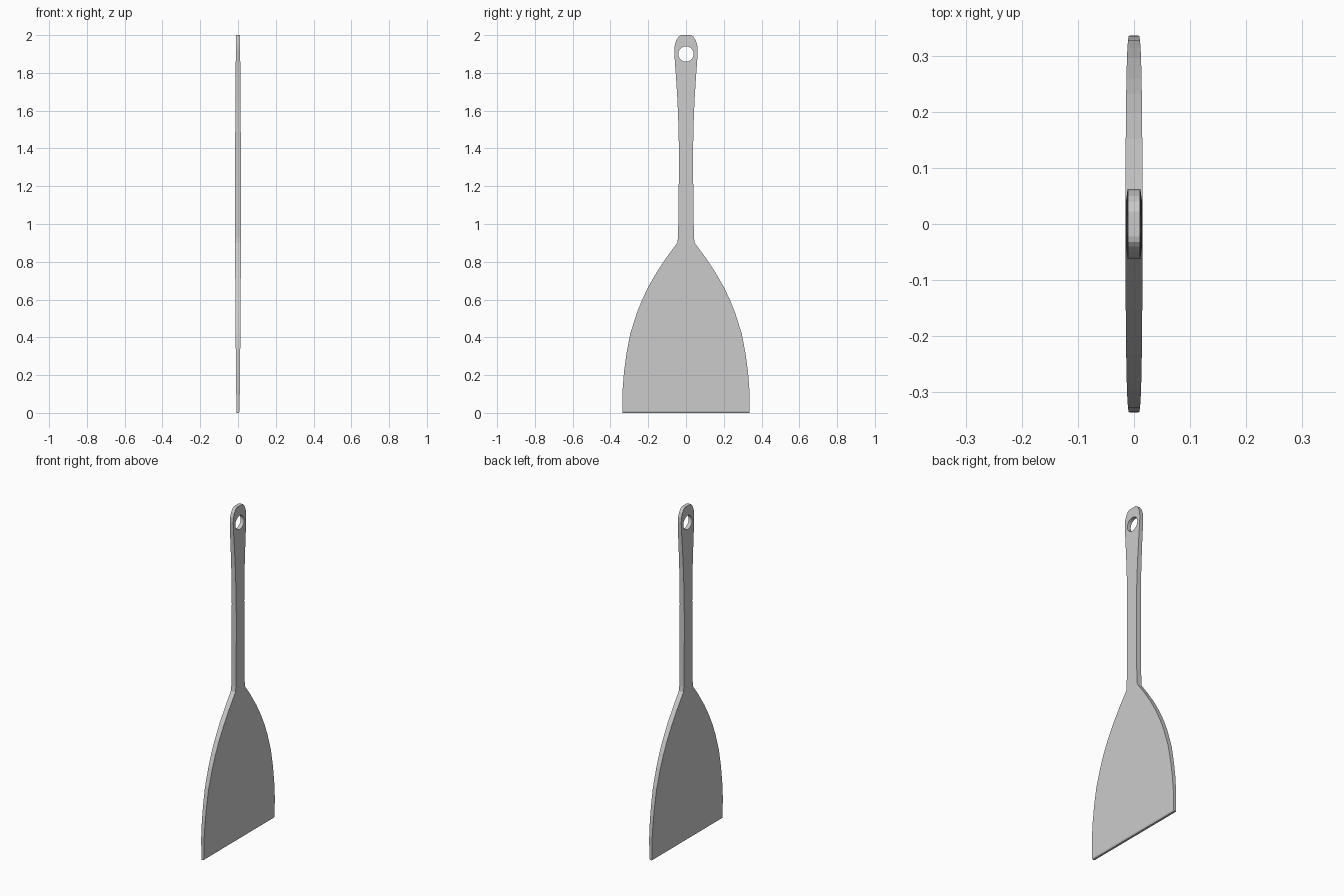
import bpy, bmesh, math

if "Cube" in bpy.data.objects:
    bpy.data.objects.remove(bpy.data.objects["Cube"])

# Half-width profile of the scraper: (z, half width in y)
PROFILE = [(0.008, .336), (0.13, .335), (0.22, .328), (0.32, .314), (0.42, .295),
           (0.53, .260), (0.60, .232), (0.67, .198), (0.75, .152), (0.83, .098), (0.90, .046),
           (0.93, .042), (1.05, .040), (1.25, .038), (1.42, .038), (1.52, .040),
           (1.65, .045), (1.78, .053), (1.86, .059), (1.92, .062), (1.95, .059),
           (1.975, .050), (1.99, .040), (1.997, .032), (2.0, .022)]


def half_thickness(z):
    return 0.0155 - 0.0062 * (z - 1.1) ** 2


def new_object(name, bm):
    mesh = bpy.data.meshes.new(name)
    bmesh.ops.recalc_face_normals(bm, faces=bm.faces[:])
    bm.to_mesh(mesh)
    bm.free()
    ob = bpy.data.objects.new(name, mesh)
    bpy.context.collection.objects.link(ob)
    return ob


# Blade and handle: one bar lofted through rectangular sections
bm = bmesh.new()
h0 = half_thickness(0)
sections = [(0.0, .336, -h0, h0 * 0.5)]          # slightly chamfered scraping edge
sections += [(z, w, -half_thickness(z), half_thickness(z)) for z, w in PROFILE]
rings = [[bm.verts.new(p) for p in ((a, -w, z), (b, -w, z), (b, w, z), (a, w, z))]
         for z, w, a, b in sections]
for low, high in zip(rings, rings[1:]):
    for i in range(4):
        j = (i + 1) % 4
        bm.faces.new((low[i], low[j], high[j], high[i]))
bm.faces.new(rings[0])
bm.faces.new(rings[-1])
# Merge the coplanar slices only where they lie flat enough
scraper = new_object("scraper_blade_and_handle", bm)

# Hanging hole near the top of the handle
bm = bmesh.new()
bmesh.ops.create_cone(bm, cap_ends=True, segments=32, radius1=.041, radius2=.041, depth=0.2)
cutter = new_object("hole_cutter", bm)
cutter.rotation_euler = (0, math.pi / 2, 0)
cutter.location = (0, 0, 1.9)
cutter.hide_render = True
cutter.display_type = 'WIRE'

hole = scraper.modifiers.new("hanging_hole", 'BOOLEAN')
hole.operation = 'DIFFERENCE'
hole.solver = 'EXACT'
hole.object = cutter
